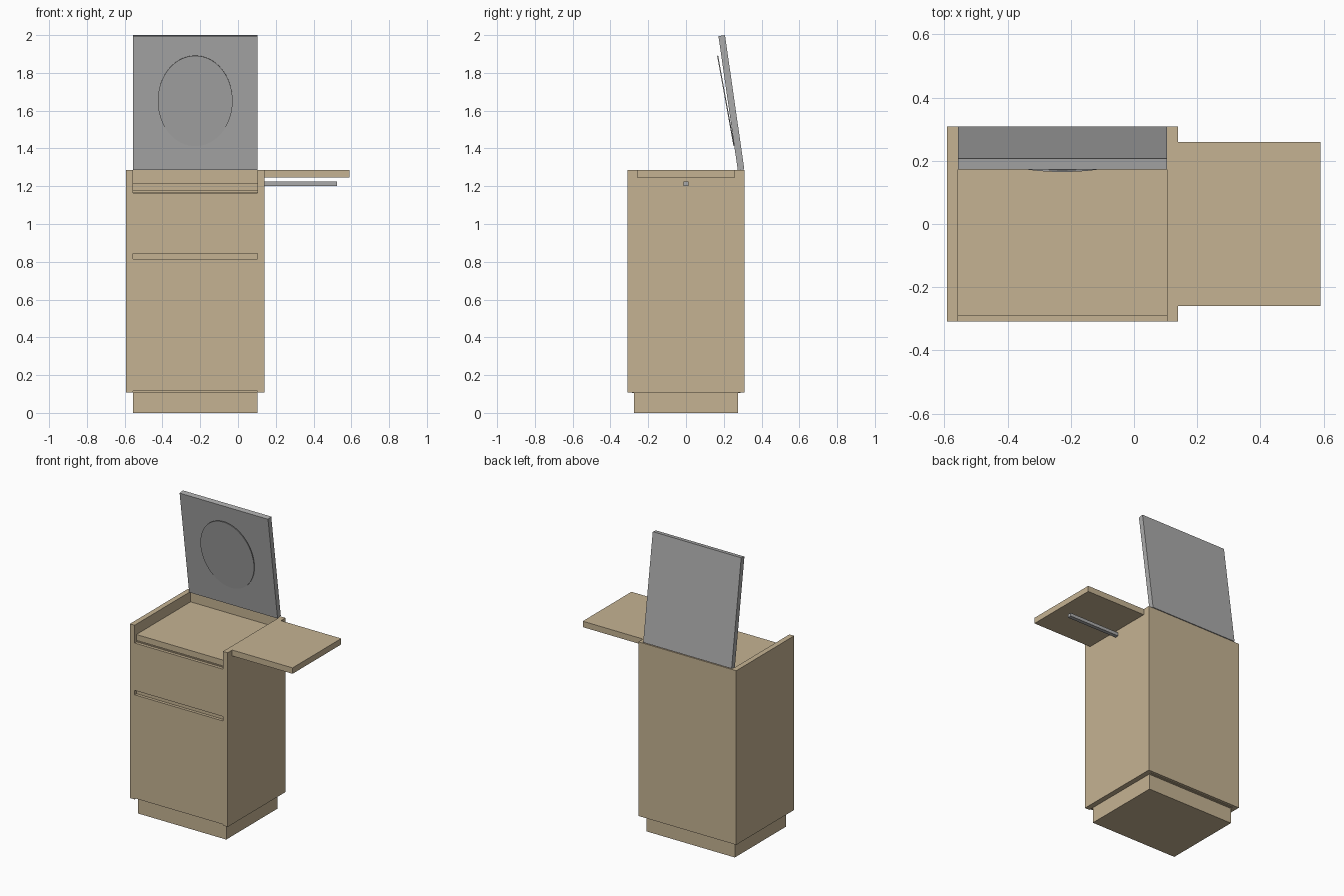
import bpy
from math import radians
from mathutils import Matrix

cube = bpy.data.objects.get("Cube")
if cube:
    bpy.data.objects.remove(cube, do_unlink=True)


def material(name, colour):
    mat = bpy.data.materials.new(name)
    mat.use_nodes = True
    mat.diffuse_color = colour
    mat.node_tree.nodes["Principled BSDF"].inputs["Base Color"].default_value = colour
    return mat


wood = material("light wood", (0.56, 0.45, 0.29, 1))
grey = material("grey", (0.41, 0.41, 0.41, 1))


def box(name, x, y, z, mat):
    """Box spanning the given (low, high) ranges."""
    spans = (x, y, z)
    bpy.ops.mesh.primitive_cube_add(size=1)
    obj = bpy.context.object
    obj.name = name
    size = [hi - lo for lo, hi in spans]
    centre = [(hi + lo) / 2 for lo, hi in spans]
    obj.data.transform(Matrix.Translation(centre) @ Matrix.Diagonal((*size, 1)))
    obj.data.materials.append(mat)
    return obj


# Cabinet limits
LEFT, RIGHT = -0.557, 0.104
PANEL = 0.035
FRONT, BACK = -0.309, 0.309
FACE = -0.289
BASE, TOP = 0.108, 1.285
inner = (LEFT, RIGHT)

# Plinth and carcass
box("plinth", inner, (-0.274, 0.274), (0, 0.105), wood)
box("carcass", inner, (FACE + 0.002, BACK - 0.02), (0.105, 1.17), wood)
box("right_side_panel", (LEFT - PANEL, LEFT), (FRONT, BACK), (BASE, TOP), wood)
box("left_side_panel", (RIGHT, RIGHT + PANEL), (FRONT, BACK), (BASE, TOP), wood)
box("back_panel", inner, (BACK - 0.02, BACK), (BASE, TOP), wood)
box("counter", inner, (FACE, BACK - 0.02), (1.175, 1.215), wood)

# Drawer and door fronts
box("drawer_front", inner, (FRONT, FACE), (0.845, 1.165), wood)
box("door_front", inner, (FRONT, FACE), (0.116, 0.815), wood)

# Side flap and its support bar
box("side_flap", (RIGHT + PANEL, 0.59), (-0.26, 0.26), (1.245, TOP), wood)
box("flap_support", (RIGHT + PANEL, 0.525), (-0.013, 0.013), (1.202, 1.224), grey)

# Raised lid, leaning forward from its lower front edge
lid = box("raised_lid", inner, (0, PANEL), (0, 0.717), grey)
lid.location = (0, 0.274, TOP)
lid.rotation_euler.x = radians(8.2)

# Thin oval mirror on the lid
bpy.ops.mesh.primitive_cylinder_add(vertices=64, radius=1, depth=1)
mirror = bpy.context.object
mirror.name = "oval_mirror"
mirror.data.transform(Matrix.Rotation(radians(90), 4, "X"))
mirror.data.transform(Matrix.Diagonal((0.198, 0.006, 0.243, 1)))
mirror.location = ((LEFT + RIGHT) / 2, 0.211, 1.652)
mirror.rotation_euler.x = radians(10.3)
mirror.data.materials.append(grey)
bpy.ops.object.shade_smooth_by_angle(angle=radians(30))
